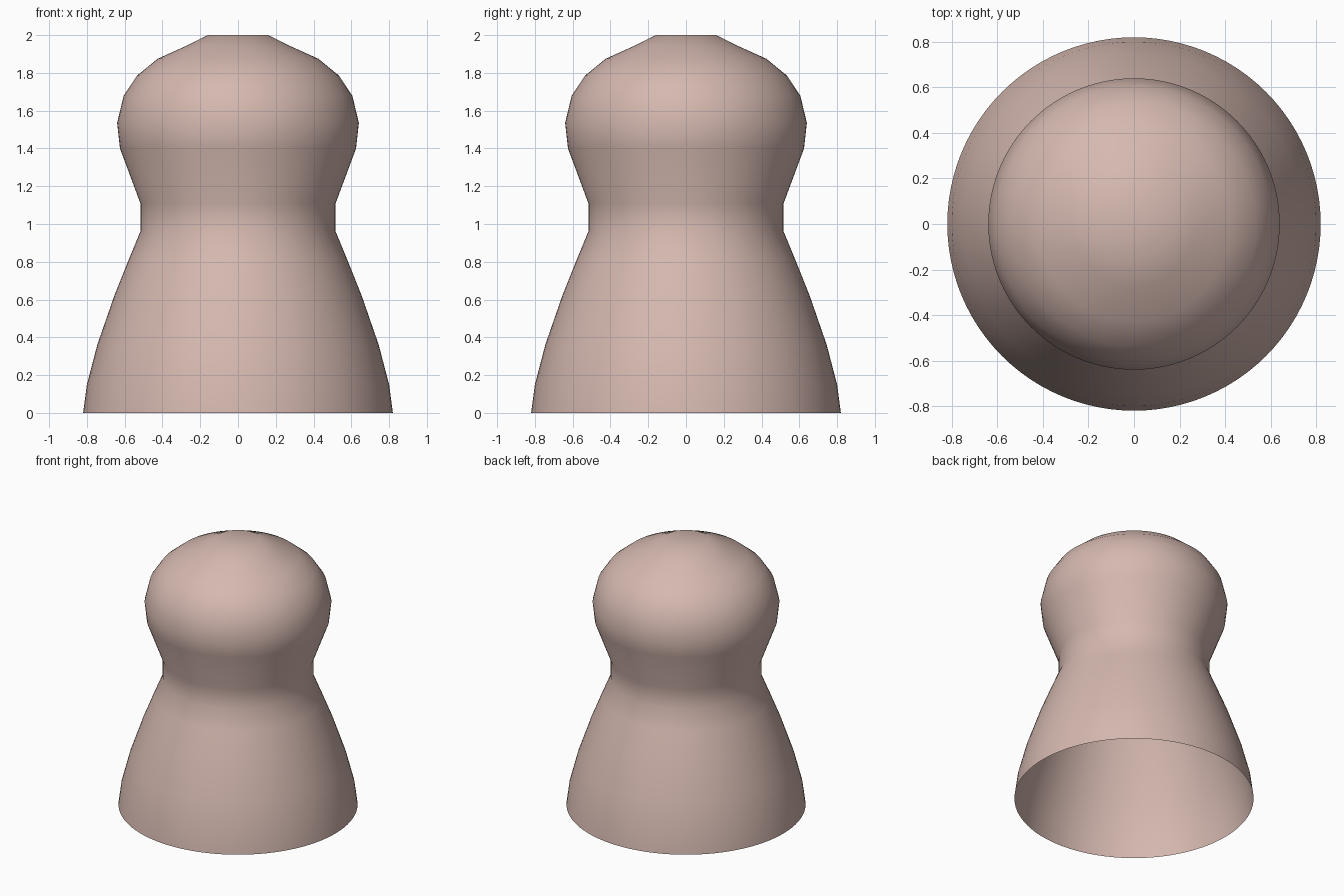
import bpy
import bmesh
from math import tau
from mathutils import Vector

cube = bpy.data.objects.get("Cube")
if cube:
    bpy.data.objects.remove(cube, do_unlink=True)

# Single clay-pink colour
colour = (0.66, 0.48, 0.43, 1.0)
mat = bpy.data.materials.new("dusty pink")
mat.use_nodes = True
mat.diffuse_color = colour
mat.node_tree.nodes["Principled BSDF"].inputs["Base Color"].default_value = colour

# Outline from the open foot up to the closed crown: radius, height
profile = [
    (0.82, 0), (0.80, 0.15), (0.745, 0.36), (0.655, 0.62), (0.575, 0.82),
    (0.517, 0.96), (0.517, 1.11), (0.625, 1.4), (0.64, 1.535),
    (0.605, 1.68), (0.535, 1.785), (0.425, 1.875), (0.27, 1.945),
    (0.16, 2), (0, 2),
]

# Lathe the outline into a hollow bell-shaped body with a rounded head
bm = bmesh.new()
verts = [bm.verts.new((r, 0, z)) for r, z in profile]
edges = [bm.edges.new(pair) for pair in zip(verts, verts[1:])]
bmesh.ops.spin(bm, geom=verts + edges, cent=(0, 0, 0), axis=(0, 0, 1),
               angle=tau, steps=96, use_merge=True)
bmesh.ops.remove_doubles(bm, verts=bm.verts, dist=0.0001)

# Face every side outward
for face in bm.faces:
    centre = face.calc_center_median()
    if face.normal.dot(centre - Vector((0, 0, 1))) < 0:
        face.normal_flip()
    face.smooth = True

mesh = bpy.data.meshes.new("pawn_body")
bm.to_mesh(mesh)
bm.free()
mesh.materials.append(mat)
body = bpy.data.objects.new("pawn_body", mesh)
bpy.context.collection.objects.link(body)
